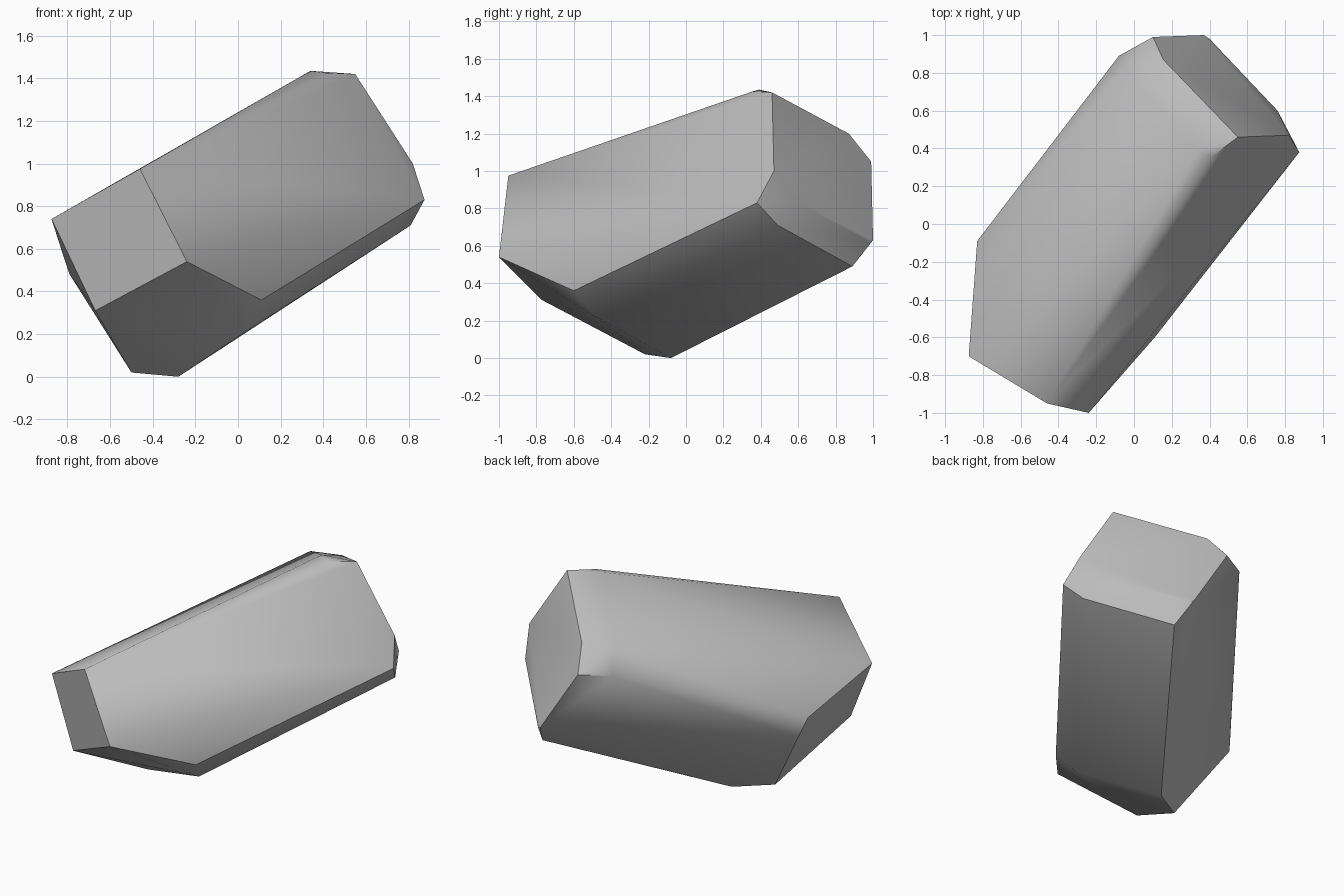
import bpy
import bmesh
import math
from mathutils import Vector

cube = bpy.data.objects.get("Cube")
if cube:
    bpy.data.objects.remove(cube, do_unlink=True)


def make_material(name, rgb):
    material = bpy.data.materials.new(name)
    material.use_nodes = True
    color = (*rgb, 1.0)
    material.diffuse_color = color
    material.node_tree.nodes["Principled BSDF"].inputs["Base Color"].default_value = color
    return material


def hull_object(name, corner_groups, material):
    """Wrap a closed convex skin around the corners and merge the flat facets."""
    bm = bmesh.new()
    for group in corner_groups:
        for corner in group:
            bm.verts.new(Vector(corner))
    result = bmesh.ops.convex_hull(bm, input=list(bm.verts))
    unused = [g for g in result["geom_interior"] if isinstance(g, bmesh.types.BMVert) and g.is_valid]
    bmesh.ops.delete(bm, geom=unused, context="VERTS")
    bmesh.ops.dissolve_limit(bm, angle_limit=math.radians(2), verts=list(bm.verts), edges=list(bm.edges))
    bmesh.ops.recalc_face_normals(bm, faces=list(bm.faces))
    mesh = bpy.data.meshes.new(name)
    bm.to_mesh(mesh)
    bm.free()
    mesh.materials.append(material)
    obj = bpy.data.objects.new(name, mesh)
    bpy.context.collection.objects.link(obj)
    return obj


# Small four-sided end facing the front
front_end = [(-.875, -.7, .74), (-.46, -.95, .975), (-.24, -1, .54), (-.67, -.77, .31)]

# Large cut face at the back
back_end = [(.55, .46, 1.42), (.82, .47, 1), (.76, .6, .83), (.4, .98, .62),
            (.37, 1, .63), (.1, .99, 1.05), (.155, .87, 1.2)]

# Chamfer running around the back face
top_chamfer = [(.34, .39, 1.435), (.41, .355, 1.425), (-.03, .8, 1.205), (-.08, .89, 1.05)]
low_chamfer = [(.43, .89, .49), (.81, .49, .71), (.875, .38, .83)]

# Corners of the long sides and of the underside
side_corners = [(-.83, -.09, .6), (-.79, -.05, .48), (.11, -.6, .36), (.05, -.48, .22)]
underside = [(-.28, -.08, 0), (-.5, -.22, .02)]

stone_grey = make_material("stone grey", (.5, .5, .5))
rock = hull_object(
    "rock",
    [front_end, back_end, top_chamfer, low_chamfer, side_corners, underside],
    stone_grey,
)

# Soft shading across the chamfers, crisp main edges
bpy.ops.object.select_all(action="DESELECT")
rock.select_set(True)
bpy.context.view_layer.objects.active = rock
bpy.ops.object.shade_smooth_by_angle(angle=math.radians(35))
